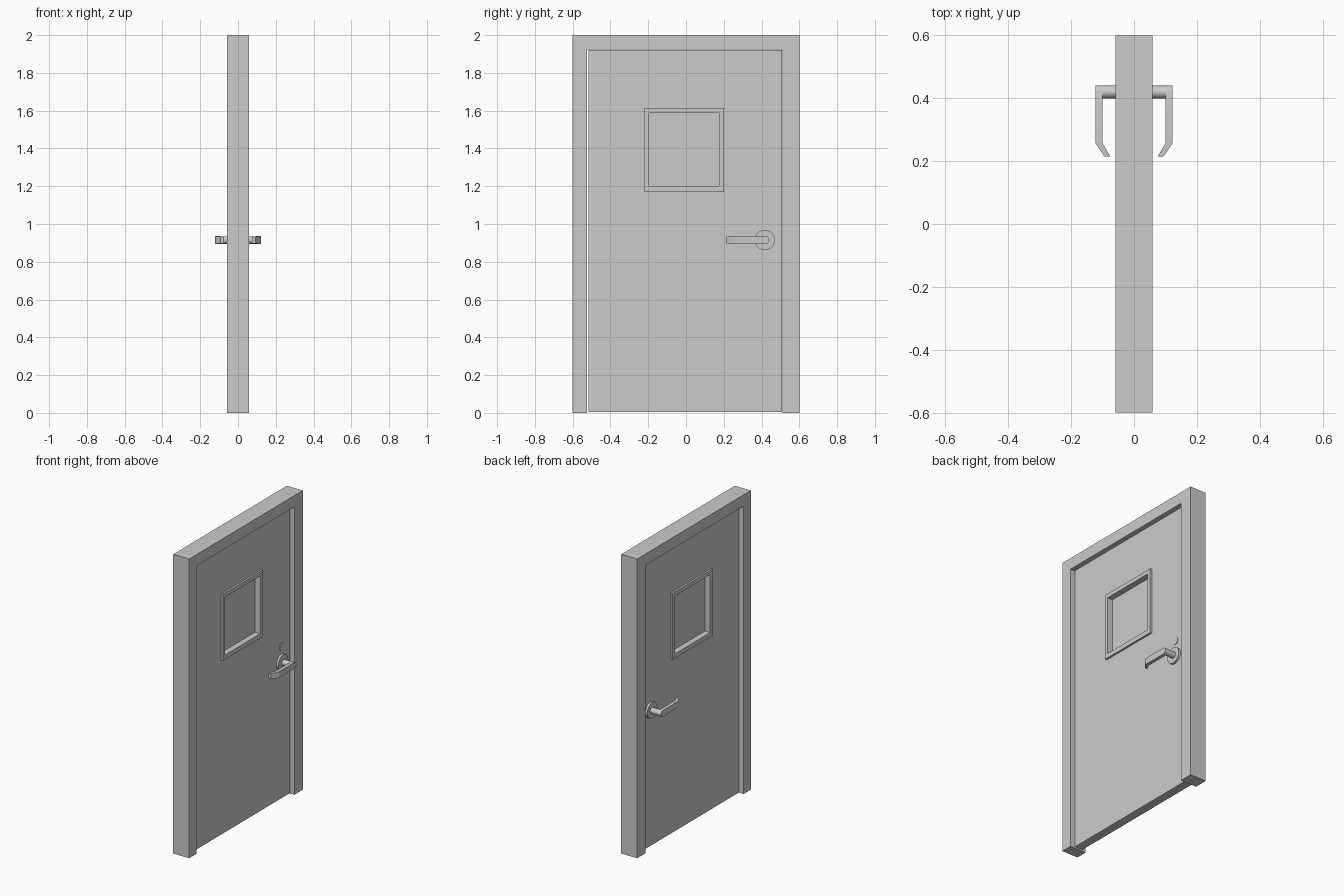
import bpy, bmesh, math
from mathutils import Vector

if "Cube" in bpy.data.objects:
    bpy.data.objects.remove(bpy.data.objects["Cube"])

FRAME_X, PANEL_X = 0.059, 0.029      # half depths of frame and door leaf
HY, HZ = 0.42, 0.915                 # handle centre


def add_object(name, bm, smooth=False, mirror=False):
    bmesh.ops.recalc_face_normals(bm, faces=bm.faces)
    me = bpy.data.meshes.new(name)
    bm.to_mesh(me)
    bm.free()
    ob = bpy.data.objects.new(name, me)
    bpy.context.collection.objects.link(ob)
    if mirror:
        mod = ob.modifiers.new("both_sides", 'MIRROR')
        mod.use_axis = (True, False, False)
        mod.use_mirror_merge = False
    if smooth:
        bpy.ops.object.select_all(action='DESELECT')
        ob.select_set(True)
        bpy.context.view_layer.objects.active = ob
        bpy.ops.object.shade_smooth_by_angle(angle=math.radians(30))
    return ob


def extrude(bm, points, offset):
    """Extrude a closed 3D outline along an offset vector."""
    face = bm.faces.new([bm.verts.new(p) for p in points])
    geom = bmesh.ops.extrude_face_region(bm, geom=[face], use_keep_orig=True)['geom']
    bmesh.ops.translate(bm, vec=offset, verts=[g for g in geom if isinstance(g, bmesh.types.BMVert)])


def ring(bm, outer, inner, x0, x1):
    """Rectangular ring between (y0, y1, z0, z1) bounds, depth x0..x1."""
    loops = []
    for (y0, y1, z0, z1), x in ((outer, x0), (outer, x1), (inner, x1), (inner, x0)):
        loops.append([bm.verts.new((x, y, z)) for y, z in ((y0, z0), (y1, z0), (y1, z1), (y0, z1))])
    for a in range(4):
        p, q = loops[a], loops[(a + 1) % 4]
        for i in range(4):
            j = (i + 1) % 4
            bm.faces.new((p[i], p[j], q[j], q[i]))


def disc(name, y, z, r, x0, x1, mirror):
    bm = bmesh.new()
    pts = [(x0, y + r * math.cos(a), z + r * math.sin(a))
           for a in (math.tau * i / 32 for i in range(32))]
    extrude(bm, pts, Vector((x1 - x0, 0, 0)))
    return add_object(name, bm, True, mirror)


# Door frame: two jambs and head in one U outline
bm = bmesh.new()
u = [(-0.6, 0), (-0.6, 2), (0.6, 2), (0.6, 0), (0.51, 0), (0.51, 1.924), (-0.524, 1.924), (-0.524, 0)]
extrude(bm, [(-FRAME_X, y, z) for y, z in u], Vector((2 * FRAME_X, 0, 0)))
add_object("door_frame", bm)

# Door leaf with a window opening
opening = (-0.196, 0.176, 1.20, 1.587)
bm = bmesh.new()
ring(bm, (-0.517, 0.508, 0.005, 1.921), opening, -PANEL_X, PANEL_X)
add_object("door_leaf", bm)

# Raised window trim on both faces
bm = bmesh.new()
ring(bm, (-0.219, 0.202, 1.17, 1.614), opening, PANEL_X, PANEL_X + 0.013)
add_object("window_trim", bm, mirror=True)

# Window pane
bm = bmesh.new()
y0, y1, z0, z1 = opening
extrude(bm, [(-0.003, y, z) for y, z in ((y0, z0), (y1, z0), (y1, z1), (y0, z1))], Vector((0.006, 0, 0)))
add_object("window_pane", bm)

# Handle rose, spindle and single-sided lock disc
disc("handle_rose", HY - 0.003, HZ, 0.053, PANEL_X, PANEL_X + 0.014, True)
disc("handle_spindle", HY, HZ, 0.02, PANEL_X, 0.102, True)
disc("lock_disc", HY, HZ + 0.102, 0.025, PANEL_X, PANEL_X + 0.003, False)

# Lever: rounded bar with a tip bent back toward the door
bm = bmesh.new()
half = 0.021
angles = [math.pi / 2 - math.pi * i / 16 for i in range(17)]
yz = [(HY + half * math.cos(a), HZ + half * math.sin(a)) for a in angles]
yz += [(0.257, HZ - half), (0.257, HZ + half)]
extrude(bm, [(0.100, y, z) for y, z in yz], Vector((0.0225, 0, 0)))
bm.normal_update()
end = min(bm.faces, key=lambda f: f.calc_center_median().y)
tip = bmesh.ops.extrude_discrete_faces(bm, faces=[end])['faces'][0]
for v in tip.verts:
    v.co.x += -0.029 if v.co.x > 0.11 else -0.025
    v.co.y = 0.214
    v.co.z = HZ + (v.co.z - HZ) * 0.82
add_object("handle_lever", bm, True, True)
